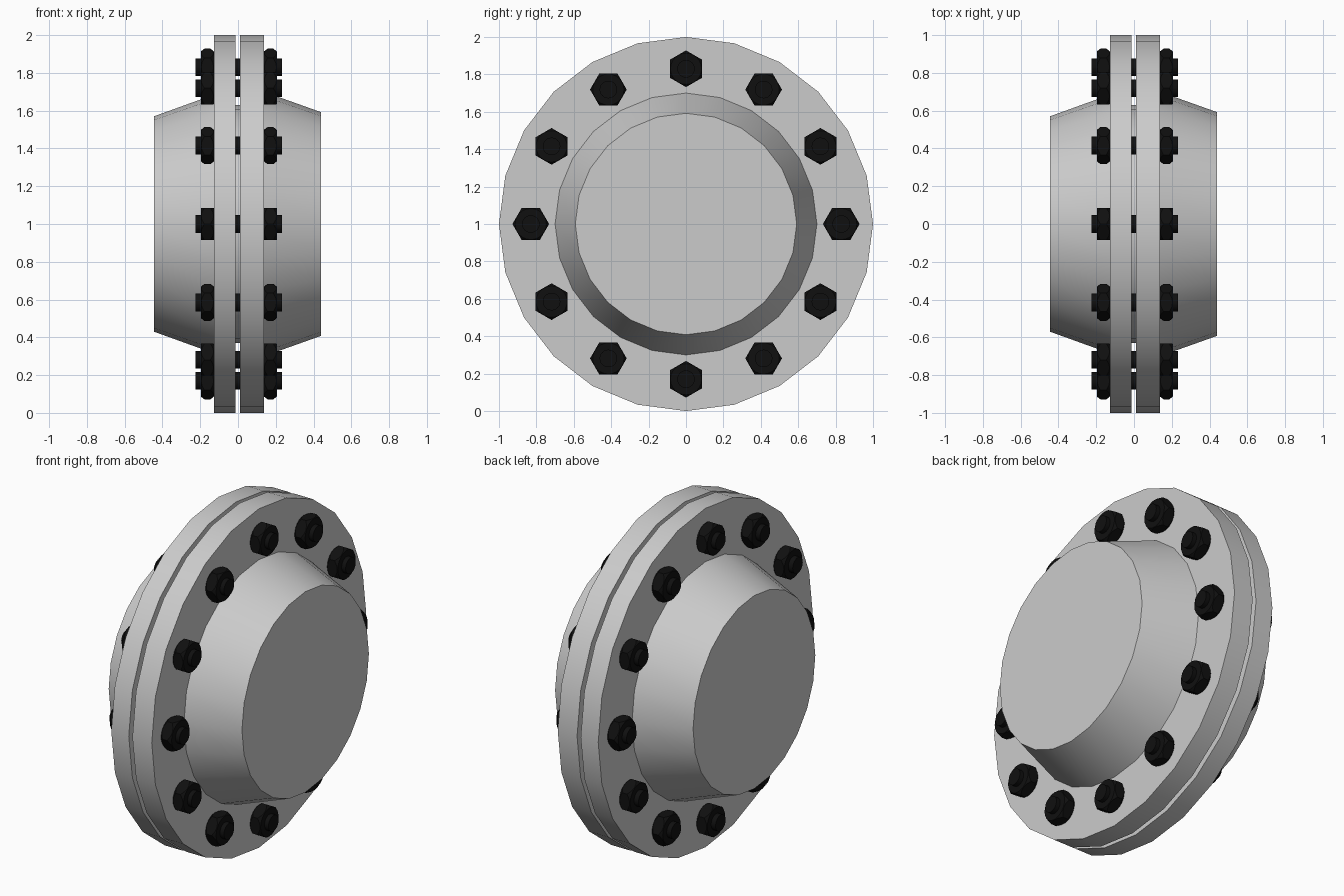
import bpy, bmesh, math

if "Cube" in bpy.data.objects:
    bpy.data.objects.remove(bpy.data.objects["Cube"])

SIDES = 24
CZ = 1.0            # height of the pipe axis
BOLTS, PITCH = 12, 0.83

black = bpy.data.materials.new("black_steel")
black.diffuse_color = (0.005, 0.005, 0.005, 1)
black.use_nodes = True
black.node_tree.nodes["Principled BSDF"].inputs["Base Color"].default_value = black.diffuse_color


def finish(name, bm, loc, mat=None, angle=30):
    bmesh.ops.recalc_face_normals(bm, faces=bm.faces)
    me = bpy.data.meshes.new(name)
    bm.to_mesh(me)
    bm.free()
    ob = bpy.data.objects.new(name, me)
    ob.location = loc
    bpy.context.collection.objects.link(ob)
    if mat:
        me.materials.append(mat)
    bpy.ops.object.select_all(action='DESELECT')
    ob.select_set(True)
    bpy.context.view_layer.objects.active = ob
    bpy.ops.object.shade_smooth_by_angle(angle=math.radians(angle))
    return ob


def loft(bm, rings):
    """Skin rings of points and cap both ends."""
    vs = [[bm.verts.new(p) for p in r] for r in rings]
    n = len(vs[0])
    for a, b in zip(vs, vs[1:]):
        for i in range(n):
            j = (i + 1) % n
            bm.faces.new((a[i], a[j], b[j], b[i]))
    bm.faces.new(vs[0])
    bm.faces.new(vs[-1])


def circle(x, r, n=SIDES):
    return [(x, r * math.cos(2 * math.pi * i / n), r * math.sin(2 * math.pi * i / n))
            for i in range(n)]


def turned(name, profile):
    bm = bmesh.new()
    loft(bm, [circle(x, r) for x, r in profile])
    return finish(name, bm, (0, 0, CZ))


def hex_ring(face_x, inward, R):
    """Hexagon outline whose corners are cut back by the chamfer."""
    rin = R * math.cos(math.pi / 6)
    pts = []
    for i in range(24):
        t = 2 * math.pi * i / 24
        r = rin / math.cos(t % (math.pi / 3) - math.pi / 6)
        pts.append((face_x + inward * (0.002 + 1.3 * (r - rin)),
                    r * math.cos(t), r * math.sin(t)))
    return pts


def nut(bm, x0, x1, R=0.098):
    rc = R * 0.85
    loft(bm, [circle(x0, rc), hex_ring(x0, 1, R), hex_ring(x1, -1, R), circle(x1, rc)])


# flanges with their tapered necks
turned("left_flange", [(-0.445, 0.57), (-0.127, 0.685), (-0.127, 1.0), (-0.013, 1.0)])
turned("right_flange", [(0.011, 1.0), (0.137, 1.0), (0.137, 0.70), (0.44, 0.592)])

# gasket in the gap
turned("gasket", [(-0.013, 0.63), (0.011, 0.63)])

# stud bolts with a nut at each end, corners pointing outwards
for k in range(BOLTS):
    a = 2 * math.pi * k / BOLTS
    bm = bmesh.new()
    loft(bm, [circle(-0.226, 0.047), circle(0.232, 0.047)])
    nut(bm, -0.197, -0.127)
    nut(bm, 0.137, 0.206)
    ob = finish(f"stud_bolt_{k + 1}", bm,
                (0, PITCH * math.cos(a), CZ + PITCH * math.sin(a)), black)
    ob.rotation_euler.x = a
